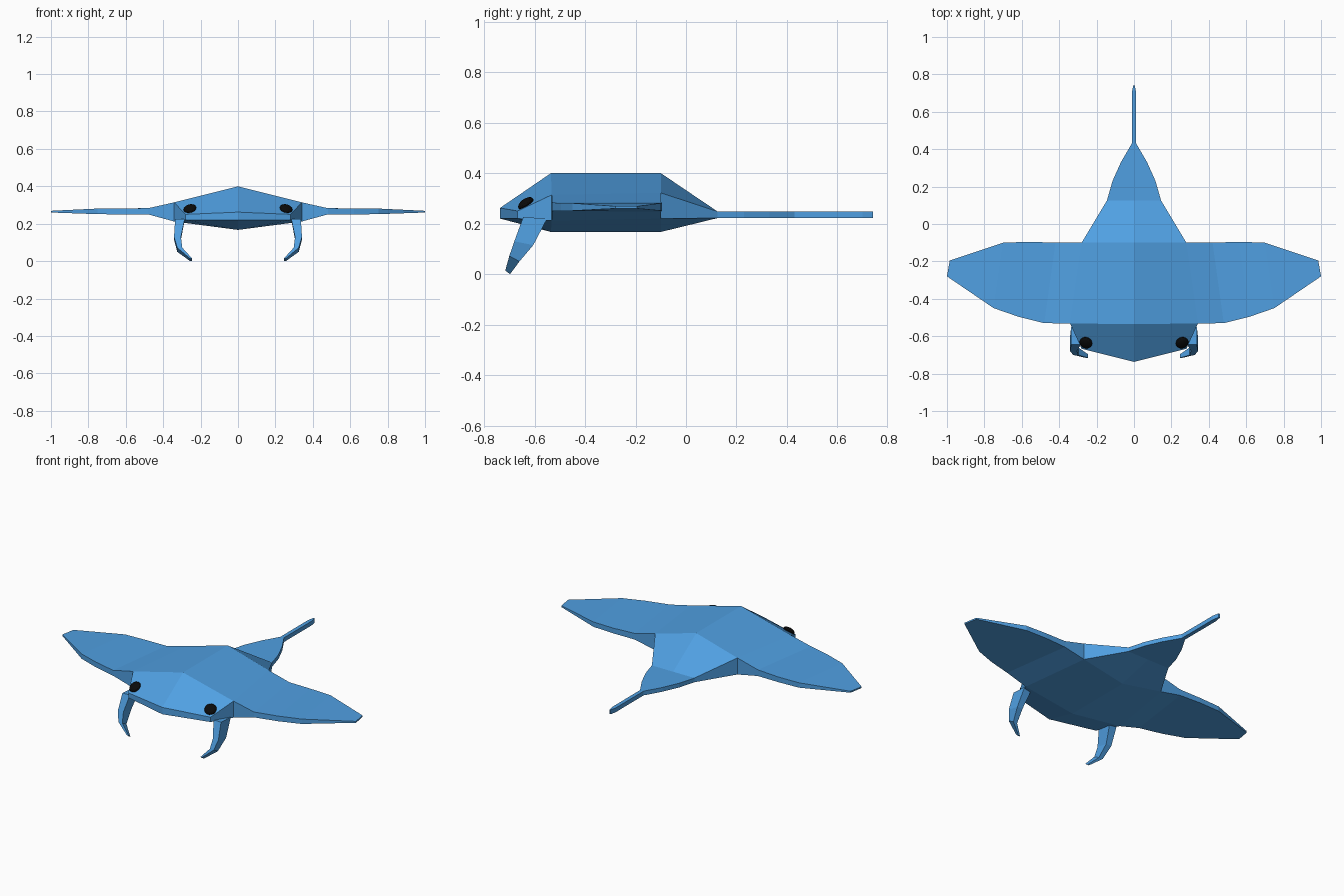
import bpy, bmesh
from mathutils import Vector

cube = bpy.data.objects.get("Cube")
if cube:
    bpy.data.objects.remove(cube, do_unlink=True)


def material(name, rgb, rough=0.8):
    m = bpy.data.materials.new(name)
    m.use_nodes = True
    m.diffuse_color = (*rgb, 1)
    bsdf = next(n for n in m.node_tree.nodes if n.type == 'BSDF_PRINCIPLED')
    bsdf.inputs["Base Color"].default_value = (*rgb, 1)
    bsdf.inputs["Roughness"].default_value = rough
    return m


BLUE = material("ray blue", (0.08, 0.35, 0.76))
BLACK = material("eye black", (0.003, 0.003, 0.003))


def finish(bm, name, mat):
    bmesh.ops.recalc_face_normals(bm, faces=bm.faces)
    me = bpy.data.meshes.new(name)
    bm.to_mesh(me)
    bm.free()
    me.materials.append(mat)
    ob = bpy.data.objects.new(name, me)
    bpy.context.collection.objects.link(ob)
    return ob


def mirrored_slab(name, strips, mat):
    """Strips of plan points (x, y, top, bottom) become a closed slab, mirrored in x."""
    bm = bmesh.new()
    verts, uses = {}, {}

    def pair(p):
        if p not in verts:
            x, y, top, bottom = p
            verts[p] = (bm.verts.new((x, y, top)), bm.verts.new((x, y, bottom)))
        return verts[p]

    for strip in strips:
        for (a, b), (d, c) in zip(strip, strip[1:]):
            loop = [a, b, c, d]
            for side in (0, 1):
                bm.faces.new([pair(p)[side] for p in loop])
            for p, q in zip(loop, loop[1:] + loop[:1]):
                uses.setdefault(frozenset((p, q)), []).append((p, q))
    # walls only along the outer rim, leaving the centre plane open
    for edge in uses.values():
        p, q = edge[0]
        if len(edge) == 1 and (p[0] > 0 or q[0] > 0):
            (pt, pb), (qt, qb) = pair(p), pair(q)
            bm.faces.new((pt, qt, qb, pb))
    bmesh.ops.mirror(bm, geom=bm.verts[:] + bm.edges[:] + bm.faces[:],
                     axis='X', merge_dist=0.0005)
    return finish(bm, name, mat)


# Shared corners of the thick central body
ridge_front = (0, -.535, .40, .167)
ridge_back = (0, -.10, .40, .167)
shoulder = (.342, -.532, .314, .212)
hip = (.28, -.10, .322, .22)

wing = [
    (ridge_front, ridge_back),
    (shoulder, hip),
    ((.48, -.53, .283, .25), (.42, -.10, .286, .248)),
    ((.62, -.495, .282, .25), (.56, -.095, .282, .25)),
    ((.75, -.45, .281, .251), (.70, -.10, .281, .251)),
    ((1.0, -.28, .269, .26), (.985, -.195, .269, .26)),
]
head = [
    (ridge_front, shoulder),
    ((0, -.737, .262, .22), (.28, -.667, .25, .22)),
]
tail = [(ridge_back, hip)]
for half_width, y in ((.145, .125), (.115, .23), (.07, .33),
                      (.012, .43), (.012, .70), (.004, .74)):
    tail.append(((0, y, .248, .222), (half_width, y, .248, .222)))

mirrored_slab("body_wings_and_tail", [wing, head, tail], BLUE)


# Curved head fins: inner x, outer x, back (y, z), front (y, z)
FIN = [
    (.285, .336, (-.55, .22), (-.645, .226)),
    (.305, .342, (-.605, .115), (-.68, .13)),
    (.298, .325, (-.66, .05), (-.70, .072)),
    (.245, .256, (-.697, 0), (-.716, .014)),
]


def head_fin(name, side):
    bm = bmesh.new()
    rings = []
    for inner, outer, back, front in FIN:
        corners = ((inner, back), (outer, back), (outer, front), (inner, front))
        rings.append([bm.verts.new((side * x, *yz)) for x, yz in corners])
    for r, s in zip(rings, rings[1:]):
        for i in range(4):
            j = (i + 1) % 4
            bm.faces.new((r[i], r[j], s[j], s[i]))
    bm.faces.new(rings[0])
    bm.faces.new(rings[-1])
    finish(bm, name, BLUE)


# Flattened eyes lying on the sloping brow
def eye(name, side):
    bm = bmesh.new()
    bmesh.ops.create_uvsphere(bm, u_segments=16, v_segments=8, radius=.035)
    ob = finish(bm, name, BLACK)
    ob.scale = (1, 1, .5)
    normal = Vector((side * .2, -.55, .8))
    ob.rotation_euler = normal.to_track_quat('Z', 'Y').to_euler()
    ob.location = (side * .257, -.635, .28)


for label, side in (("left", 1), ("right", -1)):
    head_fin(label + "_head_fin", side)
    eye(label + "_eye", side)
